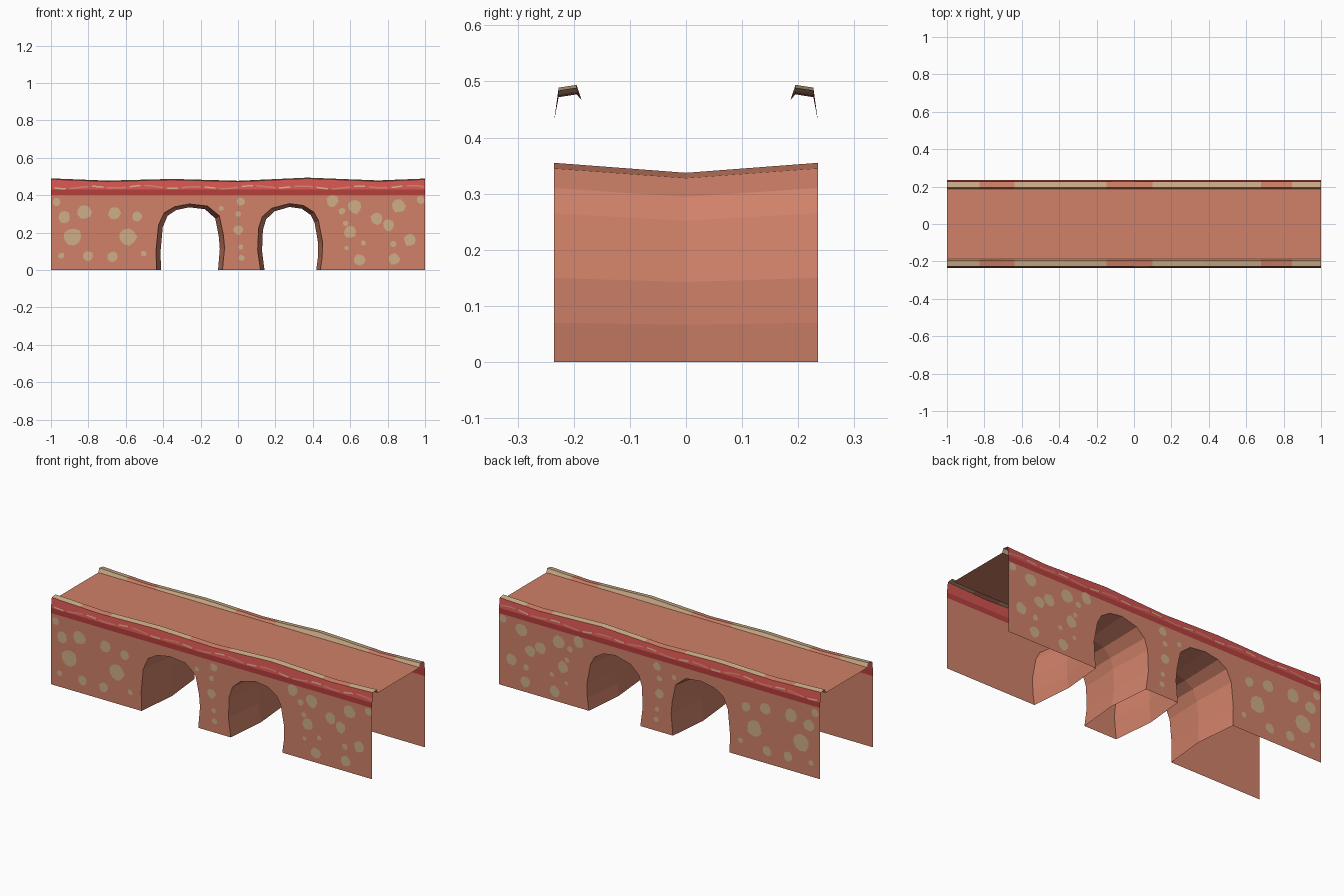
import bpy, math, random

if "Cube" in bpy.data.objects:
    bpy.data.objects.remove(bpy.data.objects["Cube"])

random.seed(4)


def mat(name, rgb):
    m = bpy.data.materials.new(name)
    m.diffuse_color = (*rgb, 1)
    m.use_nodes = True
    m.node_tree.nodes["Principled BSDF"].inputs["Base Color"].default_value = m.diffuse_color
    return m


CLAY = mat("clay_orange", (0.63, 0.22, 0.14))
SAND = mat("sand_beige", (0.62, 0.42, 0.25))
RED = mat("bright_red", (0.64, 0.088, 0.08))
DARK = mat("dark_red", (0.46, 0.05, 0.046))


def make(name, verts, faces, mats, idx=None):
    me = bpy.data.meshes.new(name)
    me.from_pydata(verts, [], faces)
    for m in mats:
        me.materials.append(m)
    if idx:
        for p, i in zip(me.polygons, idx):
            p.material_index = i
    me.update()
    ob = bpy.data.objects.new(name, me)
    bpy.context.collection.objects.link(ob)
    return ob


def side(face, s):
    # keep the winding outward on the mirrored side
    return tuple(face) if s < 0 else tuple(reversed(face))


W = 0.235        # half width of the bridge
BAND = 0.40      # bottom of the red band
WALL = 0.43      # top of the upright wall
DECK = 0.467

# Arch outlines, left foot to right foot
ARCHES = {
    "left": [(-.436, 0), (-.438, .107), (-.425, .24), (-.395, .305), (-.34, .338), (-.26, .353),
             (-.163, .342), (-.10, .29), (-.078, .187), (-.072, .118), (-.083, 0)],
    "right": [(.12, 0), (.105, .107), (.11, .225), (.13, .285), (.18, .33), (.275, .355),
              (.35, .345), (.405, .31), (.43, .265), (.452, .15), (.45, .07), (.44, 0)],
}

# Wavy top of the coping
WAVE = [(-1, .485), (-.7, .473), (-.35, .482), (0, .472), (.37, .489), (.75, .474), (1, .484)]
# Beige stretches on the coping top
BEIGE = [(-1, -.825), (-.64, -.148), (.10, .68), (.845, 1)]

# Spots: x, z, radius
SPOTS = [(-.97, .365, .022), (-.93, .285, .033), (-.82, .31, .038), (-.66, .305, .034),
         (-.54, .285, .027), (-.885, .178, .049), (-.59, .178, .047), (-.945, .077, .017),
         (-.80, .075, .027), (-.67, .07, .028), (-.505, .087, .016),
         (.015, .365, .024), (-.09, .33, .014), (0, .30, .016), (0, .215, .027),
         (.015, .123, .014), (.02, .065, .016),
         (.505, .37, .032), (.555, .315, .018), (.625, .337, .037), (.86, .342, .036),
         (.74, .273, .033), (.575, .25, .015), (.805, .24, .032), (.60, .203, .033),
         (.92, .16, .033), (.67, .144, .014), (.83, .14, .017), (.58, .118, .012),
         (.65, .053, .032), (.835, .058, .031), (.975, .375, .022)]


def wave(x):
    for (a, p), (b, q) in zip(WAVE, WAVE[1:]):
        if x <= b:
            return p + (q - p) * (x - a) / (b - a)
    return WAVE[-1][1]


xs = sorted({x for x, _ in WAVE} | {x for seg in BEIGE for x in seg})

for s, label in ((-1, "front"), (1, "back")):
    # Upright wall with arch openings, and the dark red band above it
    outline = [(-1, BAND), (-1, 0)] + ARCHES["left"] + ARCHES["right"] + [(1, 0), (1, BAND)]
    verts = [(x, s * W, z) for x, z in outline]
    n = len(verts)
    verts += [(1, s * W, WALL), (-1, s * W, WALL)]
    make(label + "_wall", verts,
         [side(range(n), s), side((0, n - 1, n, n + 1), s)], [CLAY, DARK], [0, 1])

    # Coping: sloping red face, beige and orange top, inner lip
    verts, faces, idx = [], [], []
    for x in xs:
        w = wave(x)
        verts += [(x, s * W, WALL), (x, s * .227, w), (x, s * .195, w + .005), (x, s * .186, DECK)]
    for i in range(len(xs) - 1):
        mid = (xs[i] + xs[i + 1]) / 2
        top = 1 if any(a < mid < b for a, b in BEIGE) else 2
        for k in range(3):
            a = i * 4 + k
            faces.append(side((a, a + 4, a + 5, a + 1), s))
            idx.append(0 if k == 0 else top)
    make(label + "_coping", verts, faces, [RED, SAND, CLAY], idx)

    # Thin wavy line painted on the coping face, in dashes
    verts, faces, idx = [], [], []
    steps = 100
    for i in range(steps + 1):
        x = -1 + 2 * i / steps
        zc = .443 + .006 * math.sin(x * 22) + .003 * math.sin(x * 9)
        for z in (zc - .004, zc + .004):
            verts.append((x, s * (.2365 - (z - WALL) * .145), z))
    for i in range(steps):
        if i % 10 in (0, 4):
            continue
        a = 2 * i
        faces.append(side((a, a + 2, a + 3, a + 1), s))
        idx.append((i // 5) % 2)
    make(label + "_wavy_line", verts, faces, [SAND, CLAY], idx)

    # Painted spots
    verts, faces = [], []
    for x, z, r in SPOTS:
        b = len(verts)
        for k in range(9):
            t = k * math.tau / 9
            q = r * random.uniform(.88, 1.1)
            verts.append((min(x + q * math.cos(t), 1), s * (W + .002), z + q * math.sin(t)))
        faces.append(side(range(b, b + 9), s))
    make(label + "_spots", verts, faces, [SAND])

# Tunnels, pinched in the middle
for label, arch in ARCHES.items():
    c = (arch[0][0] + arch[-1][0]) / 2
    verts = []
    for x, z in arch:
        verts += [(x, -W, z), (c + (x - c) * .865, 0, z * .95), (x, W, z)]
    faces = []
    for i in range(len(arch) - 1):
        for k in range(2):
            a = i * 3 + k
            faces.append((a, a + 3, a + 4, a + 1))
    make(label + "_tunnel", verts, faces, [CLAY])

# Flat deck
make("deck", [(-1, -.186, DECK), (1, -.186, DECK), (1, .186, DECK), (-1, .186, DECK)],
     [(0, 1, 2, 3)], [CLAY])
